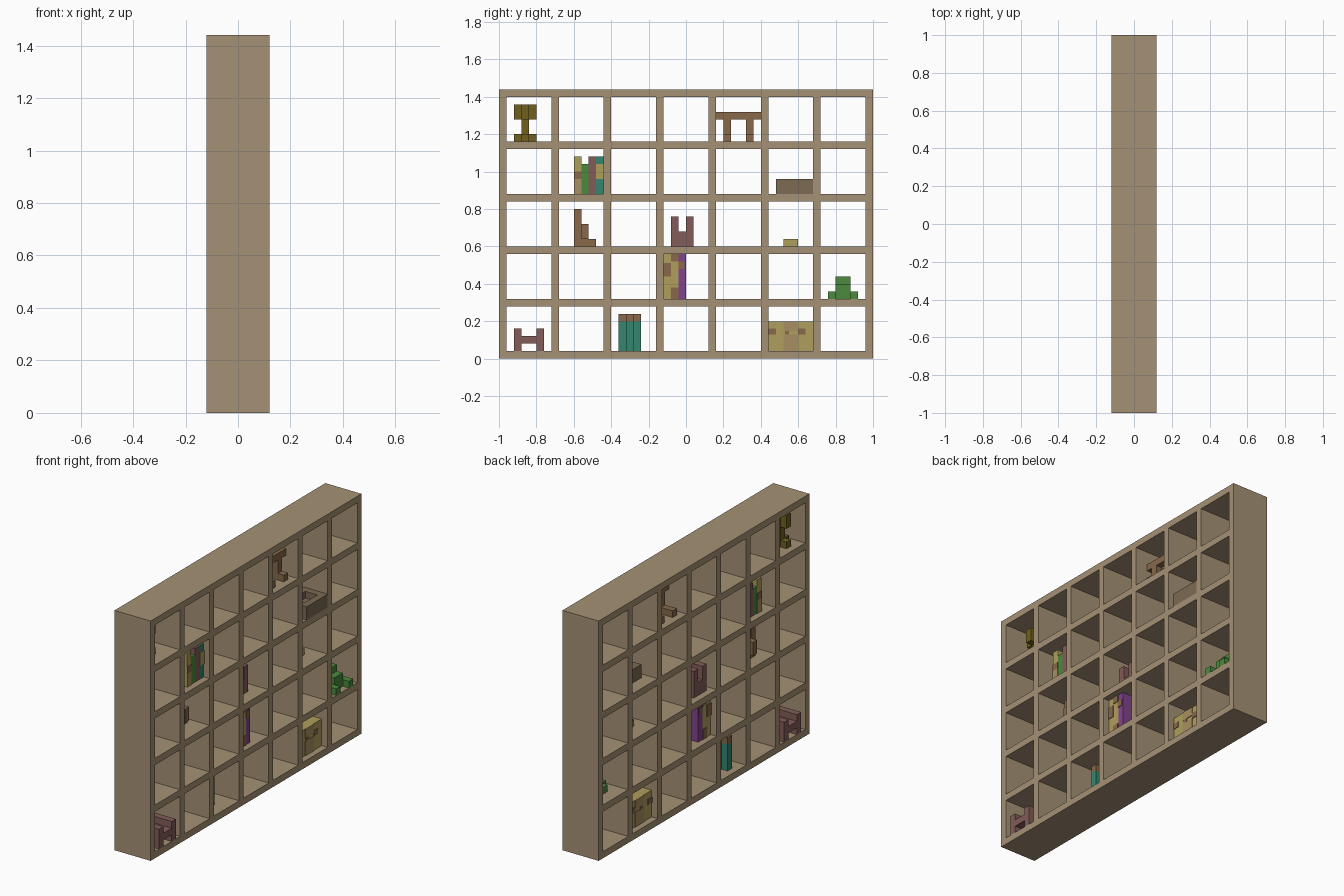
import bpy
import bmesh
from mathutils import Vector

UNIT = 0.04           # edge of one small block
PITCH = 7             # cell plus one board, in blocks
COLUMNS, ROWS = 7, 5

cube = bpy.data.objects.get("Cube")
if cube:
    bpy.data.objects.remove(cube, do_unlink=True)


def linear(channel):
    c = channel / 255
    return c / 12.92 if c <= 0.04045 else ((c + 0.055) / 1.055) ** 2.4


def make_material(name, hex_code):
    rgb = [linear(v) for v in bytes.fromhex(hex_code)]
    mat = bpy.data.materials.new(name)
    mat.use_nodes = True
    mat.diffuse_color = (*rgb, 1)
    shader = mat.node_tree.nodes["Principled BSDF"]
    shader.inputs["Base Color"].default_value = (*rgb, 1)
    shader.inputs["Roughness"].default_value = 0.9
    return mat


MATERIALS = {name: make_material(name, code) for name, code in {
    "shelf_tan": "A59175", "olive": "70601E", "brown": "87694A",
    "taupe": "7D6A53", "mauve": "835C58", "green": "4C8A3C",
    "teal": "358670", "purple": "82438C", "straw": "AF9F5C",
    "sand": "A78F60"}.items()}


def block(color, x, y, z):
    """A box given by its (low, high) span on each axis, in blocks."""
    return color, x, y, z


def build(name, blocks, column=0, row=0):
    """Join blocks into one object, placed in a cell of the shelf."""
    origin = Vector((0, PITCH * (column - COLUMNS / 2) + 0.5, PITCH * row + 1))
    bm = bmesh.new()
    used = []
    for color, *spans in blocks:
        if color not in used:
            used.append(color)
        made = bmesh.ops.create_cube(bm, size=1)["verts"]
        for v in made:
            corner = [s[1] if c > 0 else s[0] for c, s in zip(v.co, spans)]
            v.co = (Vector(corner) + origin) * UNIT
        for face in {f for v in made for f in v.link_faces}:
            face.material_index = used.index(color)
    mesh = bpy.data.meshes.new(name)
    bm.to_mesh(mesh)
    bm.free()
    for color in used:
        mesh.materials.append(MATERIALS[color])
    bpy.context.collection.objects.link(bpy.data.objects.new(name, mesh))


def cross(color, y, z):
    """A column with a plus-shaped plan, three blocks across."""
    return [block(color, (-1, 0), (y, y + 1), z),
            block(color, (-2, 1), (y + 1, y + 2), z),
            block(color, (-1, 0), (y + 2, y + 3), z)]


def patches(color, y, z):
    """Thin painted plates on both open ends of a box."""
    return [block(color, (2, 2.1), y, z), block(color, (-2.1, -2), y, z)]


# Shelf: full-length boards and uprights between them
DEPTH = (-3, 3)
length, boards = COLUMNS * PITCH, range(ROWS + 1)
build("shelf_boards", [block("shelf_tan", DEPTH, (-1, length),
                             (r * PITCH - 1, r * PITCH)) for r in boards])
build("shelf_uprights", [block("shelf_tan", DEPTH, (c * PITCH - 1, c * PITCH),
                               (r * PITCH, r * PITCH + 6))
                         for c in range(COLUMNS + 1) for r in range(ROWS)])

# Small bench with side rails
build("bench", [block("mauve", DEPTH, (2, 4), (1, 2))] +
      [block("mauve", DEPTH, side, (0, 3)) for side in ((1, 2), (4, 5))],
      column=0, row=0)

# Lamp on a foot
build("lamp", cross("olive", 1, (0, 1)) + cross("olive", 1, (3, 5)) +
      [block("olive", (-1, 0), (2, 3), (1, 3))], column=0, row=4)

# Row of upright books
ENDS = (-2, 2)
build("books", [block("straw", ENDS, (2, 3), (0, 5)),
                block("green", ENDS, (3, 4), (0, 4)),
                block("mauve", ENDS, (4, 5), (0, 5)),
                block("teal", ENDS, (5, 6), (0, 5))] +
      patches("brown", (2, 3), (2, 3)) + patches("sand", (2, 3), (0, 2)) +
      patches("straw", (5, 6), (2, 4)), column=1, row=3)

# Stepped chair
build("chair", [block("brown", (-1, 0), (2, 3), (0, 5)),
                block("brown", (-2, 1), (3, 4), (1, 3)),
                block("brown", (-1, 0), (3, 4), (0, 1)),
                block("brown", (-1, 0), (4, 5), (0, 1))], column=1, row=2)

# Armchair
build("armchair", [block("mauve", (-2, 1), (2, 3), (0, 2))] +
      [block("mauve", (-2, 1), arm, (0, 4)) for arm in ((1, 2), (3, 4))],
      column=3, row=2)

# Tall cabinet with a coloured side panel
build("cabinet", [block("straw", ENDS, (0, 2), (0, 6)),
                  block("purple", ENDS, (2, 3), (0, 6))] +
      patches("brown", (0, 1), (3, 4.8)) + patches("brown", (1, 2), (5, 6)) +
      patches("brown", (1, 2), (0, 1.5)) + patches("brown", (2, 2.8), (4, 5)),
      column=3, row=1)

# Bin with a lid
build("bin", cross("teal", 1, (0, 4)) + cross("brown", 1, (4, 5)),
      column=2, row=0)

# Trestle table
build("table", [block("brown", (0, 1), (0, 6), (3, 4))] +
      [part for leg in ((1, 2), (4, 5)) for part in (
          block("brown", (0, 1), leg, (1, 3)),
          block("brown", ENDS, leg, (0, 1)))], column=4, row=4)

# Open tub
build("tub", [block("taupe", (-1, 3), (1, 6), (0, 1))] +
      [block("taupe", (-1, 3), side, (1, 2)) for side in ((1, 2), (5, 6))] +
      [block("taupe", end, (2, 5), (1, 2)) for end in ((-1, 0), (2, 3))],
      column=5, row=3)

# Little box
build("small_box", [block("straw", (-0.5, 0.5), (2, 4), (0, 1))],
      column=5, row=2)

# Seated plush figure
build("plush_figure", [block("green", (-1, 2), (2, 4), (0, 1)),
                       block("green", (0, 2), (2, 4), (1, 2)),
                       block("green", (0, 1), (2, 4), (2, 3))] +
      [block("green", (0, 3), leg, (0, 1)) for leg in ((1, 2), (4, 5))],
      column=6, row=1)

# Wide chest with worn spots
build("chest", [block("straw", ENDS, (0, 6), (0, 4))] +
      patches("sand", (2, 4), (0, 2.2)) + patches("sand", (2, 4), (2.7, 4)) +
      patches("brown", (0, 1), (2.2, 3)) + patches("brown", (4, 5), (2.2, 3)) +
      patches("brown", (2.2, 2.8), (2.2, 2.7)), column=5, row=0)
